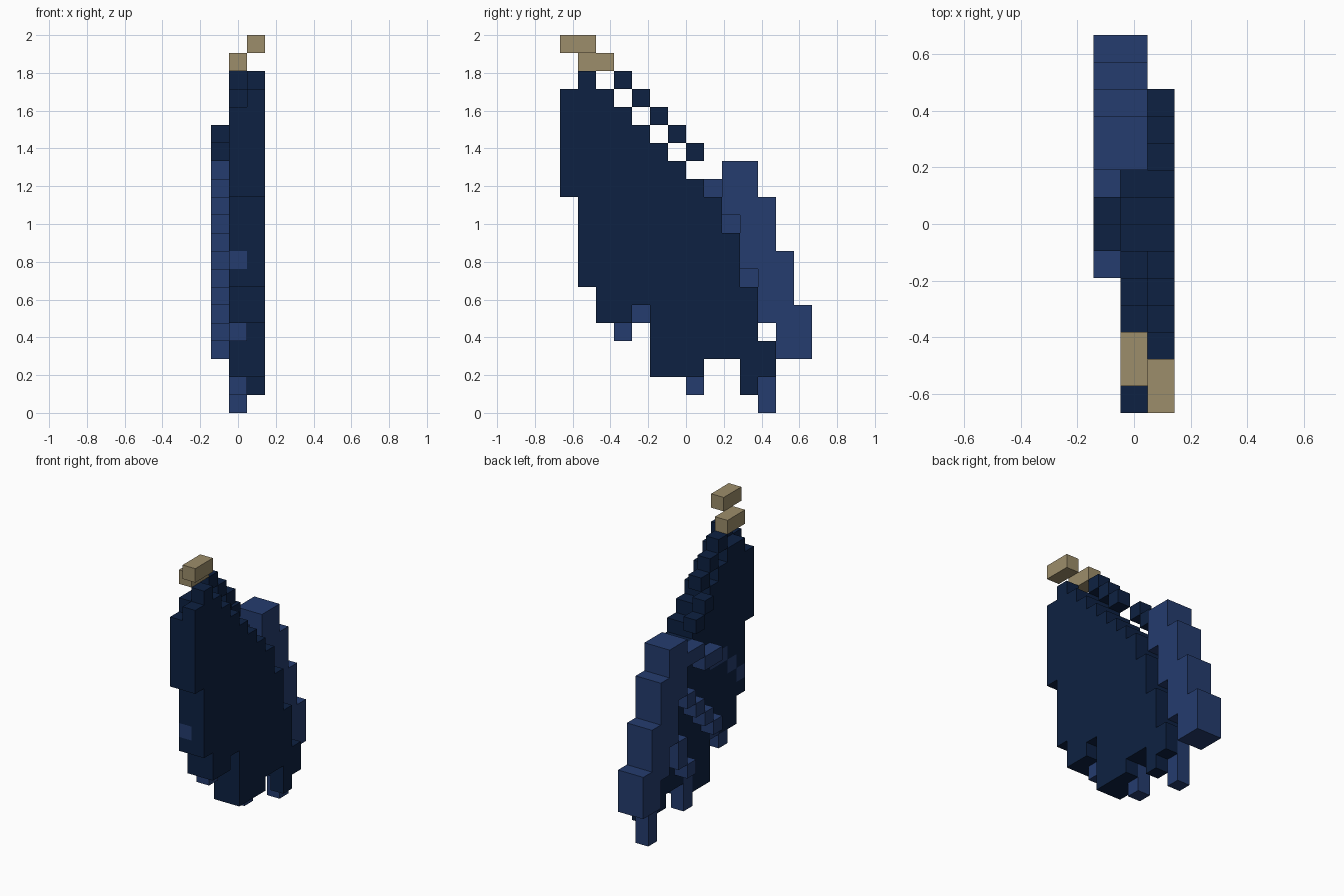
import bpy
import bmesh
import math
from mathutils import Vector

cube = bpy.data.objects.get("Cube")
if cube:
    bpy.data.objects.remove(cube, do_unlink=True)

U = 2 / 21                              # edge of one block
ORIGIN = Vector((-1.5, -7, 0))          # grid corner, in blocks


def material(name, rgb):
    m = bpy.data.materials.new(name)
    m.use_nodes = True
    m.diffuse_color = (*rgb, 1)
    bsdf = m.node_tree.nodes["Principled BSDF"]
    bsdf.inputs["Base Color"].default_value = (*rgb, 1)
    bsdf.inputs["Roughness"].default_value = 0.9
    return m


NAVY = material("dark navy", (0.0040, 0.0152, 0.054))
BLUE = material("mid blue", (0.0178, 0.045, 0.156))
TAN = material("tan", (0.335, 0.267, 0.145))


def block_part(name, cells, mat):
    """Closed shell around a set of (x, y, z) blocks, flat areas merged."""
    cells = set(cells)
    bm = bmesh.new()
    for c in cells:
        for axis in range(3):
            for side in (-1, 1):
                near = list(c)
                near[axis] += side
                if tuple(near) in cells:
                    continue
                n, a, b = Vector(), Vector(), Vector()
                n[axis] = side * 0.5
                a[(axis + 1) % 3] = 0.5 * side
                b[(axis + 2) % 3] = 0.5
                mid = Vector(c) + Vector((0.5, 0.5, 0.5)) + n + ORIGIN
                bm.faces.new([bm.verts.new((mid + o) * U)
                              for o in (-a - b, a - b, a + b, b - a)])
    bmesh.ops.remove_doubles(bm, verts=bm.verts, dist=U * 0.01)
    bmesh.ops.dissolve_limit(bm, angle_limit=math.radians(1),
                             verts=bm.verts, edges=bm.edges)
    mesh = bpy.data.meshes.new(name)
    bm.to_mesh(mesh)
    bm.free()
    mesh.materials.append(mat)
    obj = bpy.data.objects.new(name, mesh)
    bpy.context.collection.objects.link(obj)
    return obj


def column(x, y, low, high):
    return {(x, y, z) for z in range(low, high + 1)}


def row(x, z, first, last):
    return {(x, y, z) for y in range(first, last + 1)}


# Wing arm: two blocks thick, stepping down towards the back
arm = set()
for y, low, high in ((9, 11, 13), (10, 8, 13), (11, 5, 11), (12, 3, 8), (13, 3, 5)):
    arm |= column(0, y, low, high) | column(1, y, low, high)

# Quills running from the arm to the feather tips, as (y, z) per layer
quill_mid = [(1, 8), (2, 9), (3, 10), (4, 10),
             (3, 4), (4, 5),
             (7, 1), (7, 2), (7, 3),
             (11, 0), (11, 1), (11, 2), (11, 3)]
quill_inner = [(5, 11), (6, 11), (7, 12), (8, 12),
               (5, 6), (6, 7), (7, 8), (8, 9), (9, 10),
               (8, 4), (9, 5), (9, 6), (10, 7)]
quills = {(1, y, z) for y, z in quill_mid} | {(0, y, z) for y, z in quill_inner}

# Feather sheet outline: first and last block of each level
levels = {17: (0, 2), 16: (0, 3), 15: (0, 4), 14: (0, 5), 13: (0, 6), 12: (0, 7),
          11: (1, 8), 10: (1, 8), 9: (1, 9), 8: (1, 9), 7: (1, 9),
          6: (2, 10), 5: (2, 10), 4: (5, 10), 3: (5, 11), 2: (5, 7)}
outer, inner = set(), set()
for z, (first, last) in levels.items():
    outer |= row(2, z, first, last)
    inner |= row(1, z, first, last)
outer |= {(2, 1, 18), (2, 10, 1)} | row(2, 2, 10, 11)
outer -= {(2, 4, 5)}
inner |= {(1, 10, 2)}
inner -= {(1, 0, 17)} | arm | quills

# Leading edge: a diagonal run of single blocks
edge = {(1 if y < 6 else 0, y, 21 - y) for y in range(3, 8)}

block_part("wing_arm", arm, BLUE)
block_part("feather_quills", quills, BLUE)
block_part("outer_feathers", outer, NAVY)
block_part("inner_feathers", inner, NAVY)
block_part("leading_edge", edge, NAVY)
block_part("upper_claw", row(2, 20, 0, 1), TAN)
block_part("lower_claw", row(1, 19, 1, 2), TAN)
